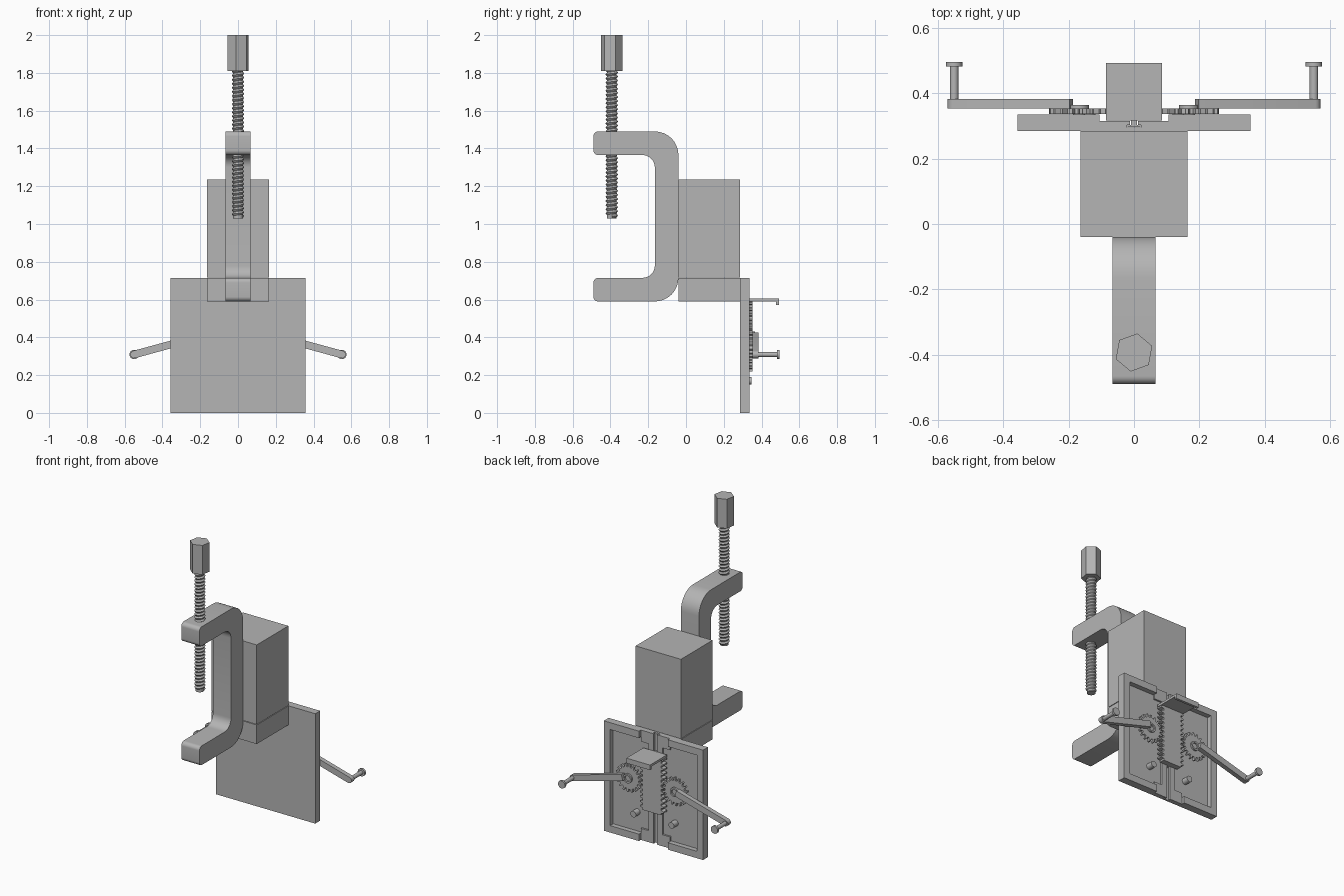
import bpy, bmesh, math
from math import pi, sin, cos
from mathutils import Vector

if "Cube" in bpy.data.objects:
    bpy.data.objects.remove(bpy.data.objects["Cube"])

grey = bpy.data.materials.new("grey_metal")
grey.use_nodes = True
COLOUR = (0.46, 0.46, 0.46, 1)
grey.diffuse_color = COLOUR
grey.node_tree.nodes["Principled BSDF"].inputs["Base Color"].default_value = COLOUR


def finish(name, bm, smooth=True):
    bmesh.ops.recalc_face_normals(bm, faces=bm.faces[:])
    me = bpy.data.meshes.new(name)
    bm.to_mesh(me)
    bm.free()
    me.materials.append(grey)
    if smooth:
        for p in me.polygons:
            p.use_smooth = True
        me.set_sharp_from_angle(angle=math.radians(30))
    ob = bpy.data.objects.new(name, me)
    bpy.context.collection.objects.link(ob)
    return ob


def prism(name, outline, axis, lo, hi):
    """Extrude a 2D outline along an axis from lo to hi."""
    place = {"x": lambda a, b, h: (h, a, b),
             "y": lambda a, b, h: (a, h, b),
             "z": lambda a, b, h: (a, b, h)}[axis]
    bm = bmesh.new()
    face = bm.faces.new([bm.verts.new(place(a, b, lo)) for a, b in outline])
    new = bmesh.ops.extrude_face_region(bm, geom=[face])["geom"]
    shift = Vector(place(0, 0, hi - lo))
    bmesh.ops.translate(bm, vec=shift, verts=[v for v in new if isinstance(v, bmesh.types.BMVert)])
    return finish(name, bm)


def box(name, x0, x1, y0, y1, z0, z1):
    return prism(name, [(x0, y0), (x1, y0), (x1, y1), (x0, y1)], "z", z0, z1)


def circle(cx, cz, r, n=24, start=0):
    return [(cx + r * cos(start + 2 * pi * i / n), cz + r * sin(start + 2 * pi * i / n)) for i in range(n)]


def rounded(corners, steps=8):
    """Outline with each corner (a, b, radius) replaced by an arc."""
    out = []
    for i, (a, b, r) in enumerate(corners):
        p = Vector((a, b))
        u = (Vector(corners[i - 1][:2]) - p).normalized()
        v = (Vector(corners[(i + 1) % len(corners)][:2]) - p).normalized()
        if r == 0:
            out.append((a, b))
            continue
        centre = p + (u + v) * r
        for k in range(steps + 1):
            t = pi / 2 * k / steps
            out.append(tuple(centre - v * r * cos(t) - u * r * sin(t)))
    return out


# C-shaped clamp body
prism("clamp_frame", rounded([
    (-.49, .59, .025), (-.04, .59, .125), (-.04, 1.49, .125), (-.49, 1.49, .025),
    (-.49, 1.365, .025), (-.165, 1.365, .065), (-.165, .715, .065), (-.49, .715, .025)]),
    "x", -.065, .065)

# Clamp screw: hexagonal head, solid core and helical thread
SY = -.393
prism("screw_head", circle(0, SY, .059, 6, math.radians(20)), "z", 1.81, 2)
prism("screw_core", circle(0, SY, .026, 16), "z", 1.03, 1.82)
PITCH, TURNS = .0216, 36
bm = bmesh.new()
pts = [bm.verts.new(p) for p in ((.025, 0, 0), (.033, 0, PITCH / 2), (.025, 0, PITCH))]
bm.edges.new(pts[:2])
bm.edges.new(pts[1:])
thread = finish("screw_thread", bm, False)
thread.location = (0, SY, 1.03)
mod = thread.modifiers.new("Helix", "SCREW")
mod.axis = "Z"
mod.angle = 2 * pi
mod.screw_offset = PITCH
mod.iterations = TURNS
mod.steps = mod.render_steps = 16
mod.use_merge_vertices = True
mod.merge_threshold = .0005
mod.use_smooth_shade = False

# Mounting block in two pieces
box("upper_block", -.163, .163, -.04, .285, .718, 1.235)
box("lower_block", -.163, .163, -.04, .285, .59, .714)

# Back plate with recessed panels and a central slide channel
W, H, RIM, CH = .357, .715, .045, .105
BACK, FLOOR, STEP, TOP = .285, .303, .315, .335
box("plate_base", -W, W, BACK, .295, 0, H)
for s, side in ((1, "left"), (-1, "right")):
    def half(name, a, b, y0, y1, z0, z1):
        box(side + "_" + name, min(s * a, s * b), max(s * a, s * b), y0, y1, z0, z1)
    half("panel_floor", .022, W, .295, FLOOR, 0, H)
    half("slot_lip", .012, .05, FLOOR, STEP, 0, H)
    half("side_rim", W - RIM, W, FLOOR, TOP, 0, H)
    for end, z0, z1 in (("lower", 0, 1), ("upper", H, -1)):
        half(end + "_rim", CH, W - RIM, FLOOR, TOP, *sorted((z0, z0 + z1 * RIM)))
        half(end + "_ledge", .05, CH, FLOOR, STEP, *sorted((z0, z0 + z1 * .075)))

# Toothed sliding rack with a bent top tab
Z0, Z1, TEETH = .22, .59, 12
step = (Z1 - Z0) / TEETH
edge = []
for i in range(TEETH):
    z = Z0 + i * step
    edge += [(.066, z), (.066, z + .4 * step), (.085, z + .55 * step), (.085, z + .85 * step)]
edge.append((.066, Z1))
prism("rack", edge + [(-x, z) for x, z in reversed(edge)], "y", .317, .352)
box("rack_tongue_neck", -.009, .009, .301, .32, Z0, .6)
box("rack_tongue", -.02, .02, .296, .302, Z0, .6)
box("rack_top", -.085, .085, .317, .492, .59, .605)
box("rack_lip", -.085, .085, .476, .492, .572, .59)

# Gears, cranks and stop pegs on both sides
GX, GZ, COGS = .168, .4, 18
for s, side in ((1, "left"), (-1, "right")):
    cog = []
    for i in range(COGS):
        for f, r in ((0, .072), (.4, .072), (.55, .092), (.85, .092)):
            t = 2 * pi * (i + f) / COGS
            cog.append((s * (GX + r * cos(t)), GZ + r * sin(t)))
    prism(side + "_gear", cog, "y", .337, .353)
    prism(side + "_axle", circle(s * GX, GZ, .018), "y", .3, .356)
    # Raised collar around the axle
    bm = bmesh.new()
    rings = [[bm.verts.new((x, y, z)) for x, z in circle(s * GX, GZ, r)]
             for r, y in ((.03, .35), (.03, .364), (.019, .364), (.019, .35))]
    for a, b in zip(rings, rings[1:]):
        for i in range(len(a)):
            j = (i + 1) % len(a)
            bm.faces.new((a[i], a[j], b[j], b[i]))
    finish(side + "_collar", bm)
    # Sloping crank arm with a rounded outer end
    start, tip = Vector((.192, .407)), Vector((.55, .309))
    d = (tip - start).normalized()
    n = Vector((-d.y, d.x)) * .02
    arm = [start + n, start - n]
    arm += [tip - n * cos(pi * k / 8) + d * .02 * sin(pi * k / 8) for k in range(9)]
    prism(side + "_crank_arm", [(s * p.x, p.y) for p in arm], "y", .353, .383)
    prism(side + "_handle", circle(s * tip.x, tip.y, .013), "y", .38, .482)
    prism(side + "_handle_cap", circle(s * tip.x, tip.y, .025), "y", .481, .495)
    prism(side + "_stop_peg", circle(s * .137, .17, .02), "y", .3, .347)
